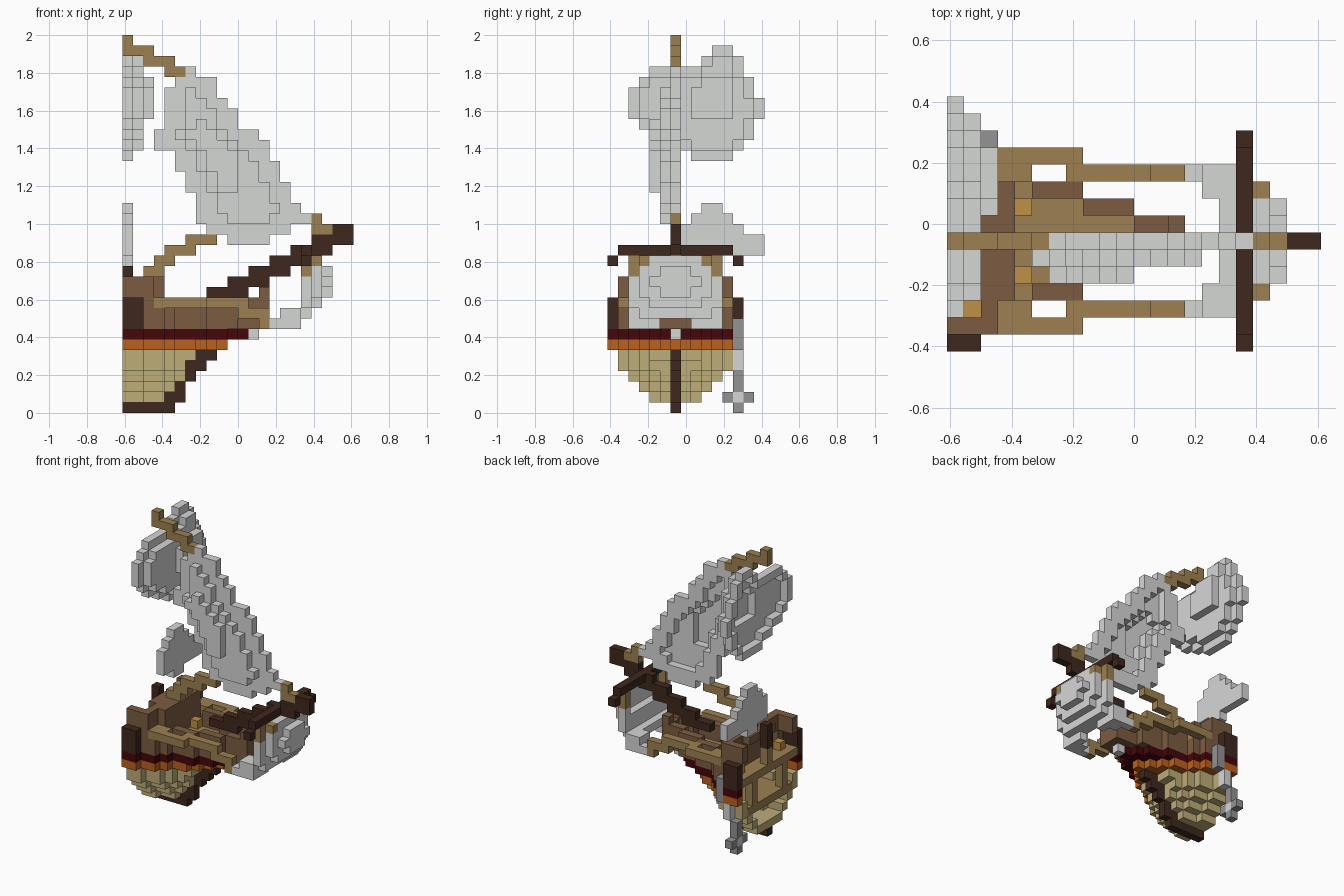
import bpy
import bmesh
from mathutils import Vector
from itertools import product

cube = bpy.data.objects.get("Cube")
if cube:
    bpy.data.objects.remove(cube, do_unlink=True)

UNIT = 1 / 18
ORIGIN = Vector((-11, -7.5, 0))
MID = 6          # centreline row
taken = set()    # cells already used by a part


def material(name, hexcode):
    rgb = [int(hexcode[n:n + 2], 16) / 255 for n in (0, 2, 4)]
    lin = [c / 12.92 if c < 0.04 else ((c + 0.055) / 1.055) ** 2.4 for c in rgb]
    mat = bpy.data.materials.new(name)
    mat.use_nodes = True
    mat.diffuse_color = (*lin, 1)
    mat.node_tree.nodes["Principled BSDF"].inputs["Base Color"].default_value = (*lin, 1)
    return mat


khaki = material("khaki planks", "BDAD79")
orange = material("orange band", "BC611D")
red = material("dark red band", "45060B")
brown = material("brown wood", "7C5C41")
tan = material("tan wood", "9D8151")
dark = material("dark timber", "3E281E")
cloth = material("sail grey", "D5D7D5")
iron = material("iron grey", "939393")
ochre = material("ochre", "BE9145")


def box(i, j, k):
    """Cells of a block; each argument is a number or an inclusive pair."""
    spans = [range(s[0], s[1] + 1) if isinstance(s, tuple) else (s,) for s in (i, j, k)]
    return set(product(*spans))


def both(cells):
    """Mirror cells across the centreline."""
    return cells | {(i, 2 * MID - j, k) for i, j, k in cells}


def steps(*runs, j=MID):
    """Stair of (first i, last i, k) runs in one row."""
    return set().union(*(box((a, b), j, k) for a, b, k in runs))


AXES = [Vector(a) for a in ((1, 0, 0), (0, 1, 0), (0, 0, 1))]


def part(name, mat, cells):
    """Build the outer skin of a group of unit blocks."""
    cells = set(cells) - taken
    taken.update(cells)
    bm = bmesh.new()
    for cell in sorted(cells):
        c = Vector(cell)
        for n, axis in enumerate(AXES):
            u, v = AXES[(n + 1) % 3], AXES[(n + 2) % 3]
            for side in (0, 1):
                beyond = c + axis * (2 * side - 1)
                if tuple(int(x) for x in beyond) in cells:
                    continue
                base = c + axis * side
                ring = [base, base + u, base + u + v, base + v]
                if not side:
                    ring.reverse()
                bm.faces.new([bm.verts.new((p + ORIGIN) * UNIT) for p in ring])
    bmesh.ops.remove_doubles(bm, verts=bm.verts, dist=UNIT / 50)
    mesh = bpy.data.meshes.new(name)
    bm.to_mesh(mesh)
    bm.free()
    mesh.materials.append(mat)
    bpy.context.collection.objects.link(bpy.data.objects.new(name, mesh))


# Hull: half-width along the length, narrowing and shortening downwards
WIDTH = [6, 6, 5, 5, 4, 3, 3, 3, 2, 2, 2, 1, 1, 1]
LAST = {1: 4, 2: 4, 3: 5, 4: 5, 5: 6, 6: 9, 7: 11, 8: 13, 9: 13, 10: 13}
NARROW = {1: 4, 2: 3, 3: 2, 4: 1, 5: 1}
solid = set()
for k, last in LAST.items():
    for i in range(last + 1):
        w = WIDTH[i] - NARROW.get(k, 0)
        if k in (6, 7):
            w = min(w, last - i)
        if w >= 0:
            solid |= box(i, (MID - w, MID + w), k)
inside = {(i, j, k) for i, j, k in solid
          if {(i + 1, j, k), (i, j - 1, k), (i, j + 1, k)} <= solid
          and (k > 7 or (i, j, k - 1) in solid)}
skin = solid - inside


def layer(cells, low, high):
    return {c for c in cells if low <= c[2] <= high}


part("keel_and_stem", dark, box((0, 4), MID, 0) | steps(
    (4, 5, 1), (5, 5, 2), (6, 6, 3), (6, 7, 4), (7, 8, 5)))
part("figurehead", cloth, box(12, MID, 7))
part("lower_hull", khaki, layer(skin, 1, 5))
part("orange_wale", orange, layer(skin, 6, 6))
part("red_wale", red, layer(skin, 7, 7))
part("quarter_walls", dark, both(box((0, 1), 0, (8, 10))))
part("side_rails", tan, both(box((3, 7), 1, 10) | box((3, 4), 2, 10) | box(7, 2, 10)))
part("lanterns", ochre, both(box(4, 4, 9) | box(1, 2, 9)))
part("topsides", brown, layer(skin, 8, 10))
part("decks", tan, layer(inside, 4, 4) | layer(inside, 8, 8))
part("deck_posts", tan, both(box(0, 3, (5, 7))))
part("forecastle_walls", brown, both(box((0, 2), 1, (11, 12)) | box(2, 2, (11, 12)))
     | box((2, 3), (3, 9), (9, 12)) | box(1, (4, 8), 12))
part("beak_ends", brown, both(box(13, 5, 11)))
part("mast_stump", dark, box(0, MID, (11, 13)))
part("mast_step", tan, box(0, MID, (9, 10)))

# Bowsprit and its crossing yard
part("bowsprit", dark, steps((8, 11, 11), (10, 13, 12), (12, 15, 13), (14, 17, 14),
                             (16, 19, 15), (18, 21, 16), (20, 21, 17)))
part("sprit_yard", dark, box(17, (1, 11), 15) | both(box(17, 0, 14)))


def billow(rows, top, swell, crown, across, up):
    """Sail outline rows as (a, b, bulge): one step in from the edge, one more at the crown."""
    flat = {(a, top - n) for n, (lo, hi) in enumerate(rows) for a in range(lo, hi + 1)}
    bulge, rest, level = {}, flat, 0
    while rest:
        core = {(a, b) for a, b in rest
                if {(a + 1, b), (a - 1, b), (a, b + 1), (a, b - 1)} <= rest}
        for a, b in rest - core:
            peak = level >= crown and a in across and b in up
            bulge[a, b] = (level >= swell) + peak
        rest, level = core, level + 1
    return [(a, b, d) for (a, b), d in bulge.items()]


# Stay and sheet of the jib
part("forestay", tan, steps((0, 0, 35), (0, 2, 34), (2, 4, 33), (4, 5, 32),
                            (18, 18, 18), (18, 19, 17)))
part("jib_sheet", tan, steps((2, 3, 13), (3, 4, 14), (4, 6, 15), (6, 8, 16)))

# Sails, each bellied one block at a time
jib = billow([(6, 6), (5, 8), (4, 8), (4, 9), (4, 10), (4, 10), (3, 12), (3, 13), (5, 13),
              (5, 14), (6, 14), (6, 15), (7, 15), (7, 16), (7, 17), (8, 15), (10, 13)],
             32, 2, 3, range(6, 11), range(21, 28))
part("jib", cloth, [(a, MID - d, b) for a, b, d in jib])

topsail = billow([(10, 11), (9, 12), (4, 12), (3, 13), (2, 13), (2, 14), (2, 14),
                  (3, 13), (4, 13), (6, 12), (8, 11)],
                 34, 1, 2, range(8, 12), range(28, 32))
part("topsail", cloth, [(d, a, b) for a, b, d in topsail])

course = [(9, 10), (8, 11), (7, 12), (7, 14), (7, 14), (9, 10)]
part("course_sail", cloth, set().union(*(box(0, r, 19 - n) for n, r in enumerate(course))))

part("spritsail", cloth, box(19, (4, 8), 12) | box(19, (5, 7), (11, 13))
     | box(18, (3, 9), (11, 12)) | box(18, (4, 8), (10, 14))
     | box(17, (2, 10), (10, 11)) | box(17, (3, 9), 9)
     | both(box(17, 2, 12) | box(18, 3, 13) | box(18, 4, 13) | box((14, 16), 2, 8)
            | box((15, 16), 3, 8) | box((15, 16), (2, 3), 9) | box(16, 4, 8))
     | box(16, (4, 8), 9))
part("sail_ties", tan, both(box(18, 3, 14) | box(17, 2, (13, 14))))
part("sail_sheets", tan, both(steps((8, 11, 10), (11, 13, 9), (13, 13, 8), j=2)))

# Anchor hanging on a slanting chain on the left side
part("anchor_links", cloth, box(1, 12, (4, 5)) | box(0, 12, 1))
part("anchor", iron, box(2, 12, (6, 8)) | box(0, 12, (0, 3)) | box(0, 11, 1) | box(0, 13, 1))
